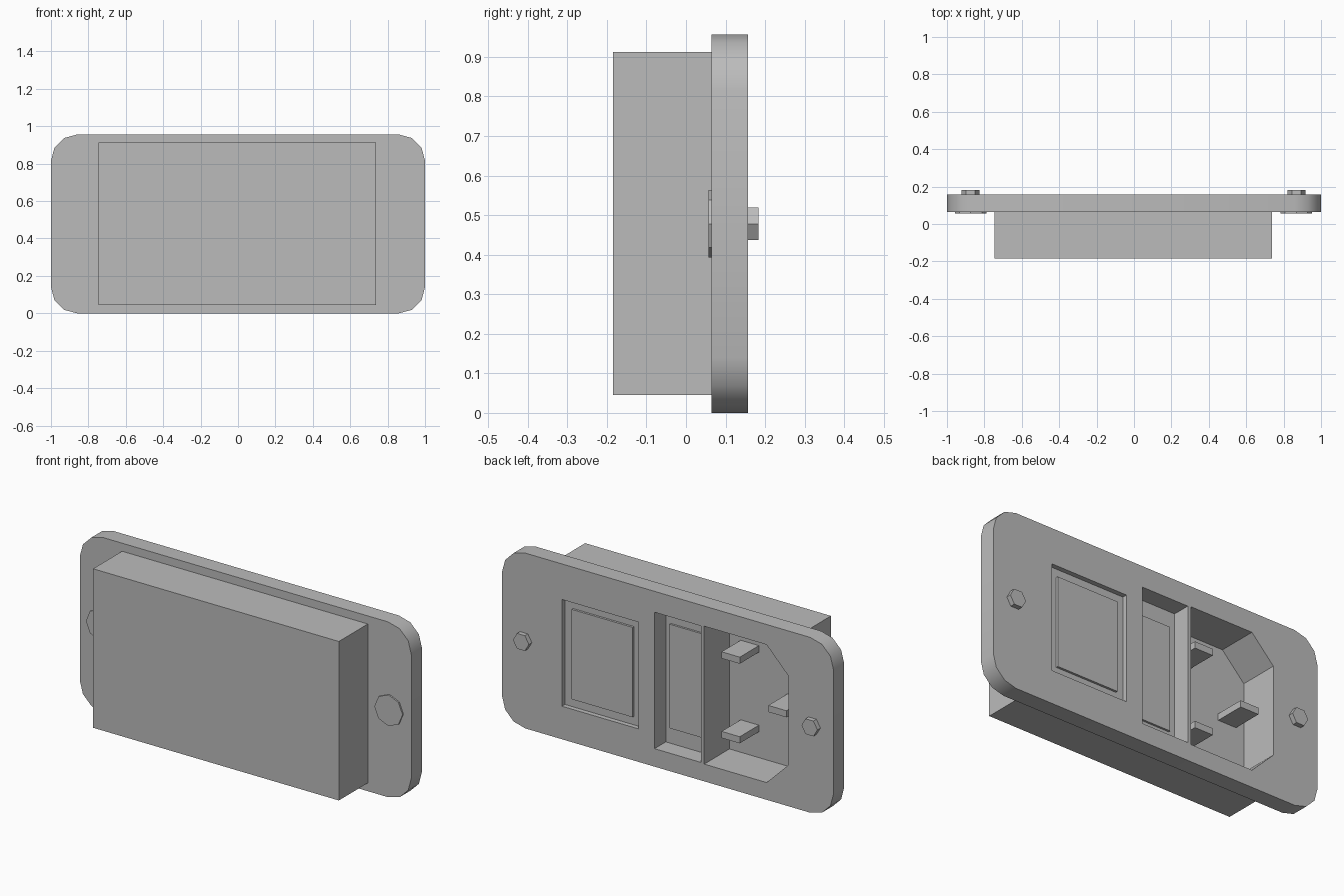
import bpy, bmesh
from math import sin, cos, pi, radians

cube = bpy.data.objects.get("Cube")
if cube:
    bpy.data.objects.remove(cube, do_unlink=True)

grey = bpy.data.materials.new("plain grey")
grey.use_nodes = True
grey.diffuse_color = (0.5, 0.5, 0.5, 1)
grey.node_tree.nodes["Principled BSDF"].inputs["Base Color"].default_value = (0.5, 0.5, 0.5, 1)

MID = 0.478      # height of the centre line
BACK = 0.157     # outer face of the flange
SEAM = 0.065     # where the flange meets the housing


def prism(name, outline, y0, y1):
    """Extrude an x-z outline from y0 to y1."""
    bm = bmesh.new()
    face = bm.faces.new([bm.verts.new((x, y0, z)) for x, z in outline])
    out = bmesh.ops.extrude_face_region(bm, geom=[face])["geom"]
    verts = [g for g in out if isinstance(g, bmesh.types.BMVert)]
    bmesh.ops.translate(bm, verts=verts, vec=(0, y1 - y0, 0))
    bmesh.ops.recalc_face_normals(bm, faces=bm.faces)
    mesh = bpy.data.meshes.new(name)
    bm.to_mesh(mesh)
    bm.free()
    mesh.materials.append(grey)
    obj = bpy.data.objects.new(name, mesh)
    bpy.context.collection.objects.link(obj)
    return obj


def rect(x0, x1, z0, z1):
    return [(x0, z0), (x1, z0), (x1, z1), (x0, z1)]


def polygon(cx, cz, radius, sides):
    return [(cx + radius * cos(2 * pi * i / sides), cz + radius * sin(2 * pi * i / sides))
            for i in range(sides)]


def rounded(half_w, half_h, radius, steps):
    points = []
    for q, (sx, sz) in enumerate([(1, 1), (-1, 1), (-1, -1), (1, -1)]):
        for i in range(steps + 1):
            a = pi / 2 * (q + i / steps)
            points.append((sx * (half_w - radius) + radius * cos(a),
                           MID + sz * (half_h - radius) + radius * sin(a)))
    return points


def cut(target, cutters):
    """Carve the cutters out of the target and bake the result."""
    for c in cutters:
        mod = target.modifiers.new("pocket", "BOOLEAN")
        mod.operation = "DIFFERENCE"
        mod.solver = "EXACT"
        mod.object = c
    bpy.context.view_layer.update()
    graph = bpy.context.evaluated_depsgraph_get()
    mesh = bpy.data.meshes.new_from_object(target.evaluated_get(graph))
    target.modifiers.clear()
    target.data = mesh


# main bodies
flange = prism("flange", rounded(1, MID, 0.14, 3), SEAM, BACK)
housing = prism("housing", rect(-0.745, 0.738, 0.045, 0.912), -0.185, SEAM)

# pockets for the switch, the fuse drawer and the power inlet
inlet = [(-0.22, 0.094), (-0.22, 0.846), (-0.596, 0.846),
         (-0.728, 0.71), (-0.728, 0.225), (-0.596, 0.094)]
switch_cut = prism("switch_cutter", rect(0.178, 0.638, 0.18, 0.762), BACK - 0.026, 0.3)
fuse_cut = prism("fuse_cutter", rect(-0.2, 0.08, 0.098, 0.842), 0.06, 0.3)
inlet_cut = prism("inlet_cutter", inlet, -0.06, 0.3)
cutters = [switch_cut, fuse_cut, inlet_cut]
for c in cutters:
    c.hide_render = True
cut(flange, cutters)
cut(housing, [fuse_cut, inlet_cut])
for c in cutters:
    bpy.data.objects.remove(c, do_unlink=True)

# raised panels inside the shallow pockets
prism("switch_rocker", rect(0.222, 0.59, 0.226, 0.716), BACK - 0.027, BACK - 0.014)
prism("fuse_drawer", rect(-0.164, 0.049, 0.185, 0.752), 0.059, 0.071)

# contact pins in the inlet
for name, x, z in [("upper_pin", -0.343, 0.687), ("lower_pin", -0.343, 0.253),
                   ("ground_pin", -0.625, 0.47)]:
    prism(name, rect(x - 0.055, x + 0.055, z - 0.018, z + 0.018), -0.061, 0.105)

# bolt ends on the outer face, flat heads behind the flange
for side, x in [("left", 0.868), ("right", -0.873)]:
    prism(side + "_bolt_end", polygon(x, MID, 0.048, 6), BACK - 0.001, 0.183)
    prism(side + "_bolt_head", polygon(x, MID, 0.085, 8), 0.057, SEAM + 0.001)

# soften only the rounded flange corners
bpy.ops.object.select_all(action="DESELECT")
flange.select_set(True)
bpy.context.view_layer.objects.active = flange
bpy.ops.object.shade_smooth_by_angle(angle=radians(35))
